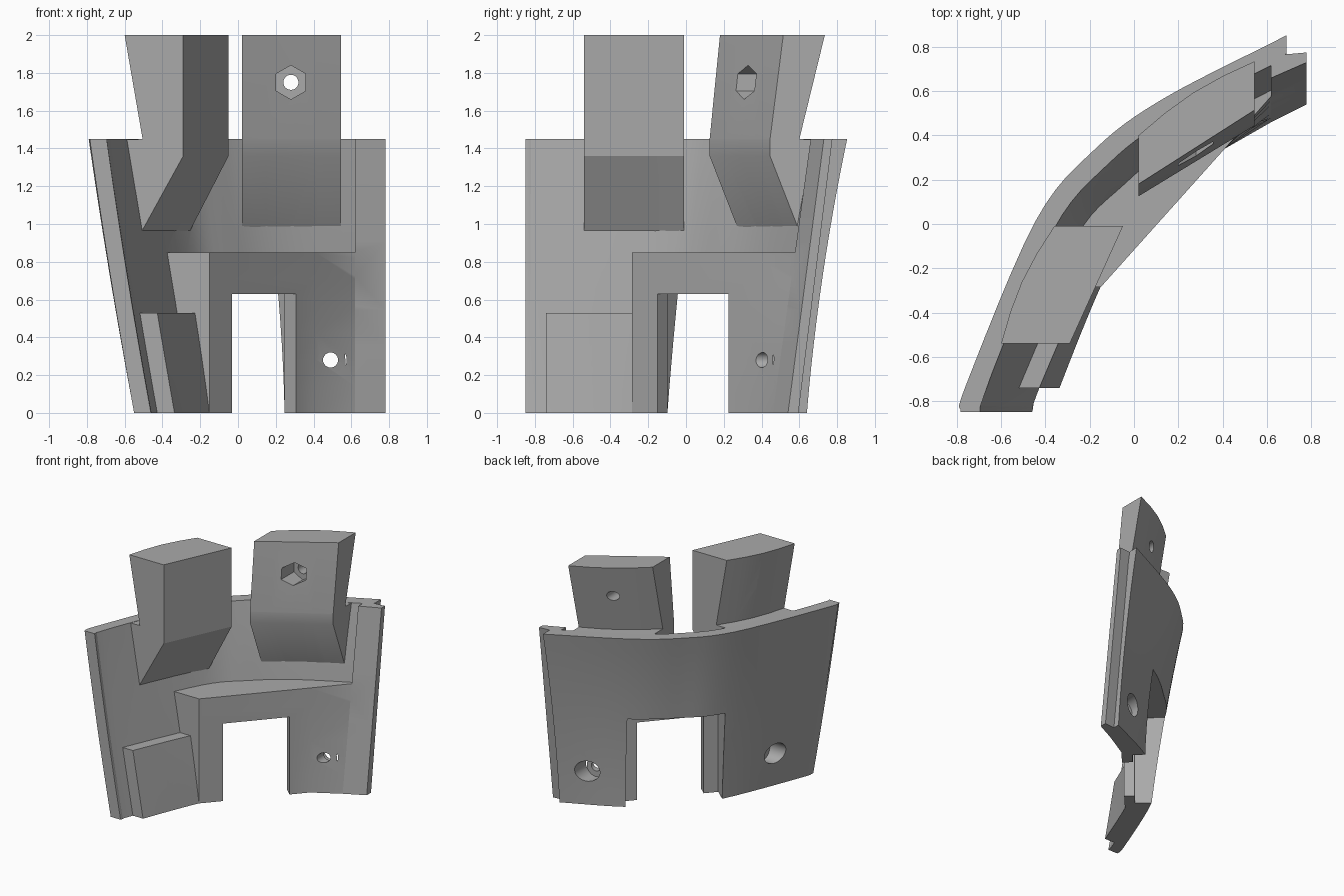
import bpy, bmesh, math
from mathutils import Vector, Matrix

if "Cube" in bpy.data.objects:
    bpy.data.objects.remove(bpy.data.objects["Cube"])

grey = bpy.data.materials.new("plain_grey")
grey.use_nodes = True
colour = (0.4, 0.4, 0.4, 1)
grey.diffuse_color = colour
grey.node_tree.nodes["Principled BSDF"].inputs["Base Color"].default_value = colour

TOP = 1.45
# Outer plan curve of the wall at three heights
LEVELS = (0, 0.63, TOP)
CURVES = (
    ((-.55, -.85), (-.52, -.73), (-.257, -.10), (-.03, .19), (.245, .425), (.69, .64)),
    ((-.66, -.85), (-.63, -.73), (-.319, -.045), (-.08, .225), (.21, .455), (.69, .71)),
    ((-.785, -.85), (-.76, -.73), (-.447, .01), (-.18, .335), (.13, .565), (.69, .853)),
)


def wall(z, depth, steps=6):
    """Smooth plan curve at height z, moved inward by depth."""
    a, b, c = LEVELS
    wa = (z - b) * (z - c) / ((a - b) * (a - c))
    wb = (z - a) * (z - c) / ((b - a) * (b - c))
    wc = (z - a) * (z - b) / ((c - a) * (c - b))
    p = [Vector(u) * wa + Vector(v) * wb + Vector(w) * wc for u, v, w in zip(*CURVES)]
    p = [2 * p[0] - p[1]] + p + [2 * p[-1] - p[-2]]
    pts = []
    for i in range(1, len(p) - 2):
        p0, p1, p2, p3 = p[i - 1:i + 3]
        for s in range(steps + (i == len(p) - 3)):
            t = s / steps
            pts.append(0.5 * (2 * p1 + (p2 - p0) * t + (2 * p0 - 5 * p1 + 4 * p2 - p3) * t * t
                              + (3 * p1 - p0 - 3 * p2 + p3) * t ** 3))
    out = []
    for i, q in enumerate(pts):
        d = (pts[min(i + 1, len(pts) - 1)] - pts[max(i - 1, 0)]).normalized()
        r = q + Vector((d.y, -d.x)) * depth
        out.append(Vector((min(r.x, .69), max(r.y, -.85))))
    return out


def span(z, depth, axis, lo, hi, n=9):
    """Points of the wall curve spaced evenly along one axis."""
    pts, res = wall(z, depth), []
    for k in range(n):
        v = lo + (hi - lo) * k / (n - 1)
        for a, b in zip(pts, pts[1:]):
            if a[axis] <= v <= b[axis] and b[axis] > a[axis]:
                res.append(a.lerp(b, (v - a[axis]) / (b[axis] - a[axis])))
                break
        else:
            res.append(pts[-1].copy())
    return res


def finish(name, bm):
    bmesh.ops.recalc_face_normals(bm, faces=bm.faces)
    me = bpy.data.meshes.new(name)
    bm.to_mesh(me)
    bm.free()
    me.materials.append(grey)
    ob = bpy.data.objects.new(name, me)
    bpy.context.collection.objects.link(ob)
    return ob


def loft(name, sections):
    """Skin closed plan outlines given as (height, points)."""
    bm = bmesh.new()
    rings = [[bm.verts.new((q[0], q[1], z)) for q in pts] for z, pts in sections]
    for a, b in zip(rings, rings[1:]):
        for i in range(len(a)):
            j = (i + 1) % len(a)
            bm.faces.new((a[i], a[j], b[j], b[i]))
    bm.faces.new(rings[0])
    bm.faces.new(rings[-1])
    return finish(name, bm)


def heights(lo, hi, n):
    return [lo + (hi - lo) * i / n for i in range(n + 1)]


def combine(ob, other, op):
    m = ob.modifiers.new(other.name, 'BOOLEAN')
    m.operation, m.solver, m.object = op, 'EXACT', other
    bpy.context.view_layer.objects.active = ob
    bpy.ops.object.modifier_apply(modifier=m.name)
    bpy.data.objects.remove(other)


def rod(axis, centre, start, end, radius, sides):
    """Cutter along x or y; centre is the other plan value and the height."""
    bm = bmesh.new()
    bmesh.ops.create_cone(bm, cap_ends=True, segments=sides, radius1=radius,
                          radius2=radius, depth=abs(end - start))
    mid = (start + end) / 2
    if axis == 'x':
        rot = Matrix.Rotation(math.pi / 2, 4, 'Y') 
        loc = (mid, *centre)
        spin = math.pi / 2
    else:
        rot = Matrix.Rotation(math.pi / 2, 4, 'X')
        loc = (centre[0], mid, centre[1])
        spin = 0
    # keep a corner of the socket pointing up
    bm.transform(Matrix.Translation(loc) @ rot @ Matrix.Rotation(spin, 4, 'Z'))
    return finish("hole_cutter", bm)


def box(half, front, back, height):
    """Cutter squared to the flat slot face."""
    c, u, w = Vector((.14, .035)), Vector((.665, .747)), Vector((-.747, .665))
    plan = [c + u * a + w * b for a, b in ((-half, front), (half, front), (half, back), (-half, back))]
    return loft("slot_cutter", [(-.2, plan), (height, plan)])


# Curved wall
body = loft("curved_bracket", [(z, wall(z, 0) + wall(z, .09)[::-1]) for z in heights(0, TOP, 12)])


def rim_y(z):
    return .46 + .2 * z / TOP


# Thick surround of the slot, with its flat front
sections = []
for z in heights(0, .85, 6):
    y = rim_y(z)
    sections.append((z, [(-.15, -.285), (.41, .34), (.62, y), (.66, y + .05)]
                     + span(z, .045, 1, -.285, y + .08, 13)[::-1]))
surround = loft("slot_surround", sections)

# End rim with a rebated outer edge
sections = []
for z in heights(0, TOP, 8):
    y = rim_y(z)
    k = y + .125 - .02 * z / TOP
    sections.append((z, [(.62, y), (.78, y + .08 - .01 * z / TOP), (.78, k + .01), (.67, k), (.62, k - .01)]))
rim = loft("end_rim", sections)

# Raised pad beside the slot
pad = loft("mounting_pad", [(z, span(z, .175, 1, -.74, -.25) + span(z, .045, 1, -.74, -.25)[::-1])
                            for z in heights(0, .53, 4)])


def line(a, b, bulge=0, n=5):
    a, b = Vector(a), Vector(b)
    d = (b - a).normalized()
    return [a.lerp(b, i / (n - 1)) + Vector((-d.y, d.x)) * bulge * math.sin(math.pi * i / (n - 1))
            for i in range(n)]


def lug(name, axis, lo, hi, low, front, back_low, front_top, back_top):
    def inside(z):
        return span(z, .045, axis, lo, hi, 5)[::-1]
    f = line(*front)
    return loft(name, [
        (low, span(low, .08, axis, lo, hi, 5) + inside(low)),
        (1.36, f + inside(1.36)),
        (1.447, f + inside(1.447)),
        (1.449, f + line(*back_low, .03)[::-1]),
        (2, line(*front_top) + line(*back_top, .03)[::-1])])


# Two upright lugs that taper into the wall
right_front = ((-.29, -.54), (-.05, -.01))
right_lug = lug("right_lug", 1, -.54, -.01, .95, right_front, ((-.505, -.54), (-.265, -.01)),
                right_front, ((-.6, -.54), (-.36, -.01)))
left_lug = lug("left_lug", 0, .02, .545, .97, ((.02, .125), (.545, .445)), ((.02, .27), (.545, .60)),
               ((.02, .18), (.545, .515)), ((.02, .40), (.545, .735)))

for part in (surround, rim, pad, right_lug, left_lug):
    combine(body, part, 'UNION')

# Slot with a wider recess behind it
combine(body, box(.253, -.2, .6, .63), 'DIFFERENCE')
combine(body, box(.363, .083, .6, .74), 'DIFFERENCE')

# Bolt holes, hexagonal sockets and counterbores
for cutter in (
        ('y', (.28, 1.75), 0, 1, .04, 24), ('y', (.28, 1.75), 0, .43, .09, 6),
        ('x', (-.275, 1.75), -1, 0, .04, 24), ('x', (-.275, 1.75), -.28, 0, .09, 6),
        ('y', (.49, .28), .2, .9, .04, 24), ('y', (.49, .28), .46, .9, .085, 32),
        ('x', (-.48, .28), -.8, -.1, .04, 24), ('x', (-.48, .28), -.8, -.36, .085, 32)):
    combine(body, rod(*cutter), 'DIFFERENCE')

bpy.ops.object.select_all(action='DESELECT')
body.select_set(True)
bpy.context.view_layer.objects.active = body
bpy.ops.object.shade_smooth_by_angle(angle=math.radians(25))
